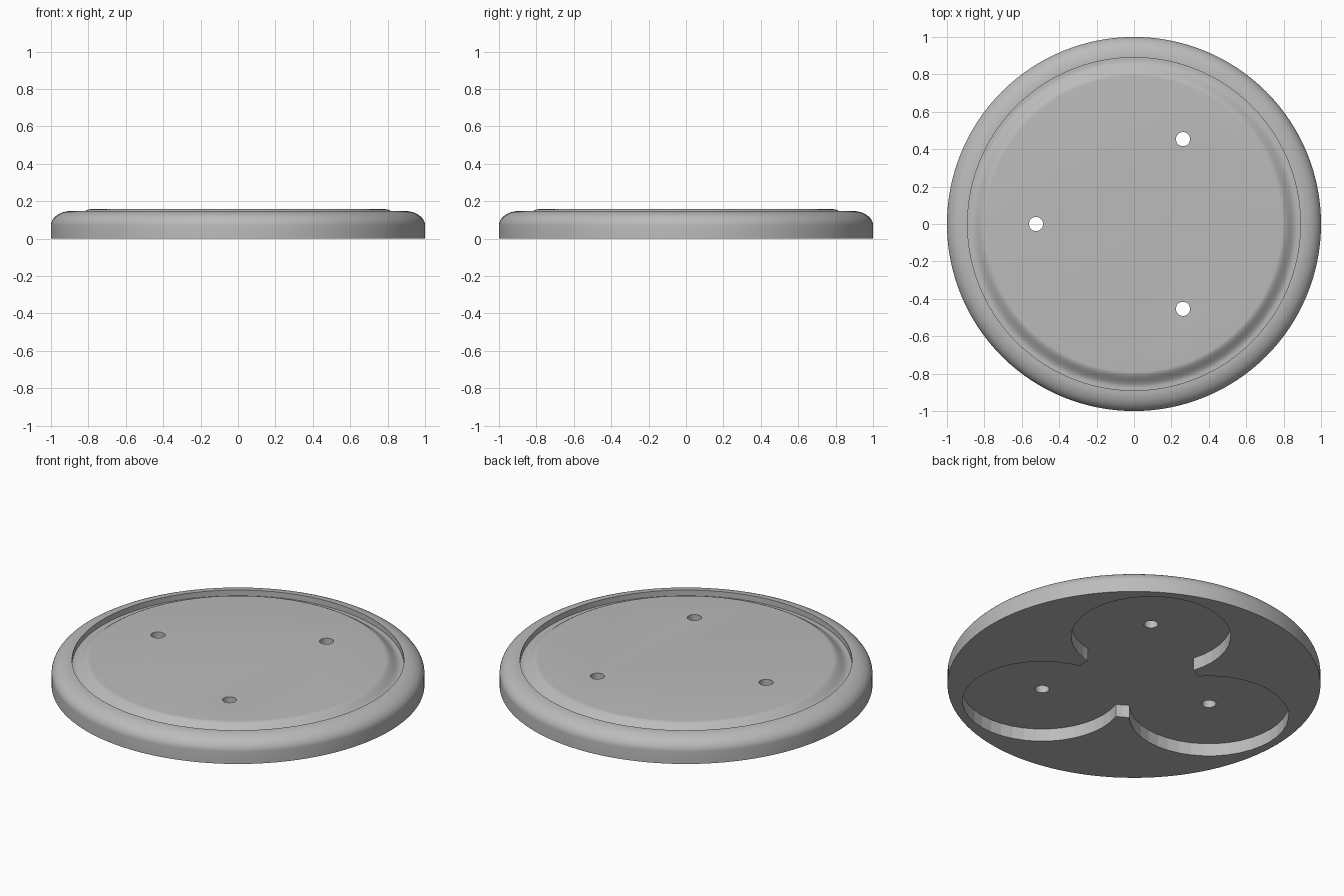
import bpy, bmesh
from math import sin, cos, pi, radians
from mathutils import Vector

cube = bpy.data.objects.get("Cube")
if cube:
    bpy.data.objects.remove(cube, do_unlink=True)

mat = bpy.data.materials.new("light_grey")
mat.use_nodes = True
colour = (0.5, 0.5, 0.5, 1)
mat.diffuse_color = colour
mat.node_tree.nodes["Principled BSDF"].inputs["Base Color"].default_value = colour

SEGMENTS = 128
RIM_R, RIM_Z, SHOULDER_Z = 0.89, 0.148, 0.07   # rim edge and start of rounding
PLATE_R, PLATE_Z = 0.79, 0.157                 # raised centre plate
GROOVE_R, GROOVE_Z = 0.875, 0.115              # groove between plate and rim
POCKET_DEPTH = 0.075


def add_object(name, bm):
    bmesh.ops.recalc_face_normals(bm, faces=bm.faces)
    mesh = bpy.data.meshes.new(name)
    bm.to_mesh(mesh)
    bm.free()
    mesh.materials.append(mat)
    obj = bpy.data.objects.new(name, mesh)
    bpy.context.collection.objects.link(obj)
    return obj


def lathe(name, profile):
    """Solid of revolution, capped at the first and last ring."""
    bm = bmesh.new()
    rings = []
    for r, z in profile:
        rings.append([bm.verts.new((r * cos(2 * pi * i / SEGMENTS),
                                    r * sin(2 * pi * i / SEGMENTS), z))
                      for i in range(SEGMENTS)])
    for a, b in zip(rings, rings[1:]):
        for i in range(SEGMENTS):
            j = (i + 1) % SEGMENTS
            bm.faces.new((a[i], a[j], b[j], b[i]))
    bm.faces.new(rings[0])
    bm.faces.new(rings[-1])
    return add_object(name, bm)


def cut_cylinder(target, x, y, radius, top, sides):
    """Cut a vertical round hole from below up to the given height."""
    low = -0.1
    bm = bmesh.new()
    bmesh.ops.create_cone(bm, cap_ends=True, segments=sides, radius1=radius,
                          radius2=radius, depth=top - low)
    bmesh.ops.translate(bm, verts=bm.verts, vec=Vector((x, y, (top + low) / 2)))
    cutter = add_object("cutter", bm)
    cutter.hide_render = True
    mod = target.modifiers.new("cut", 'BOOLEAN')
    mod.operation = 'DIFFERENCE'
    mod.solver = 'EXACT'
    mod.object = cutter
    bpy.ops.object.modifier_apply(modifier=mod.name)
    bpy.data.objects.remove(cutter, do_unlink=True)


# Round body: straight side, rounded shoulder, groove, raised plate
profile = [(1, 0)]
for i in range(13):
    t = pi / 2 * i / 12
    profile.append((RIM_R + (1 - RIM_R) * cos(t),
                    SHOULDER_Z + (RIM_Z - SHOULDER_Z) * sin(t)))
profile.append((RIM_R, GROOVE_Z))
for i in range(13):
    t = i / 12
    profile.append((GROOVE_R + (PLATE_R - GROOVE_R) * t,
                    GROOVE_Z + (PLATE_Z - GROOVE_Z) * (1 - cos(pi * t)) / 2))
disc = lathe("round_base", profile)
bpy.ops.object.select_all(action='DESELECT')
disc.select_set(True)
bpy.context.view_layer.objects.active = disc
bpy.ops.object.shade_smooth_by_angle(angle=radians(30))

# Underside pocket: a centre circle joined with three lobes, each with a hole
cut_cylinder(disc, 0, 0, 0.354, POCKET_DEPTH, 48)
centres = [(0.524 * cos(radians(a)), 0.524 * sin(radians(a))) for a in (60, 180, 300)]
for x, y in centres:
    cut_cylinder(disc, x, y, 0.428, POCKET_DEPTH, 40)
for x, y in centres:
    cut_cylinder(disc, x, y, 0.038, 0.3, 32)
